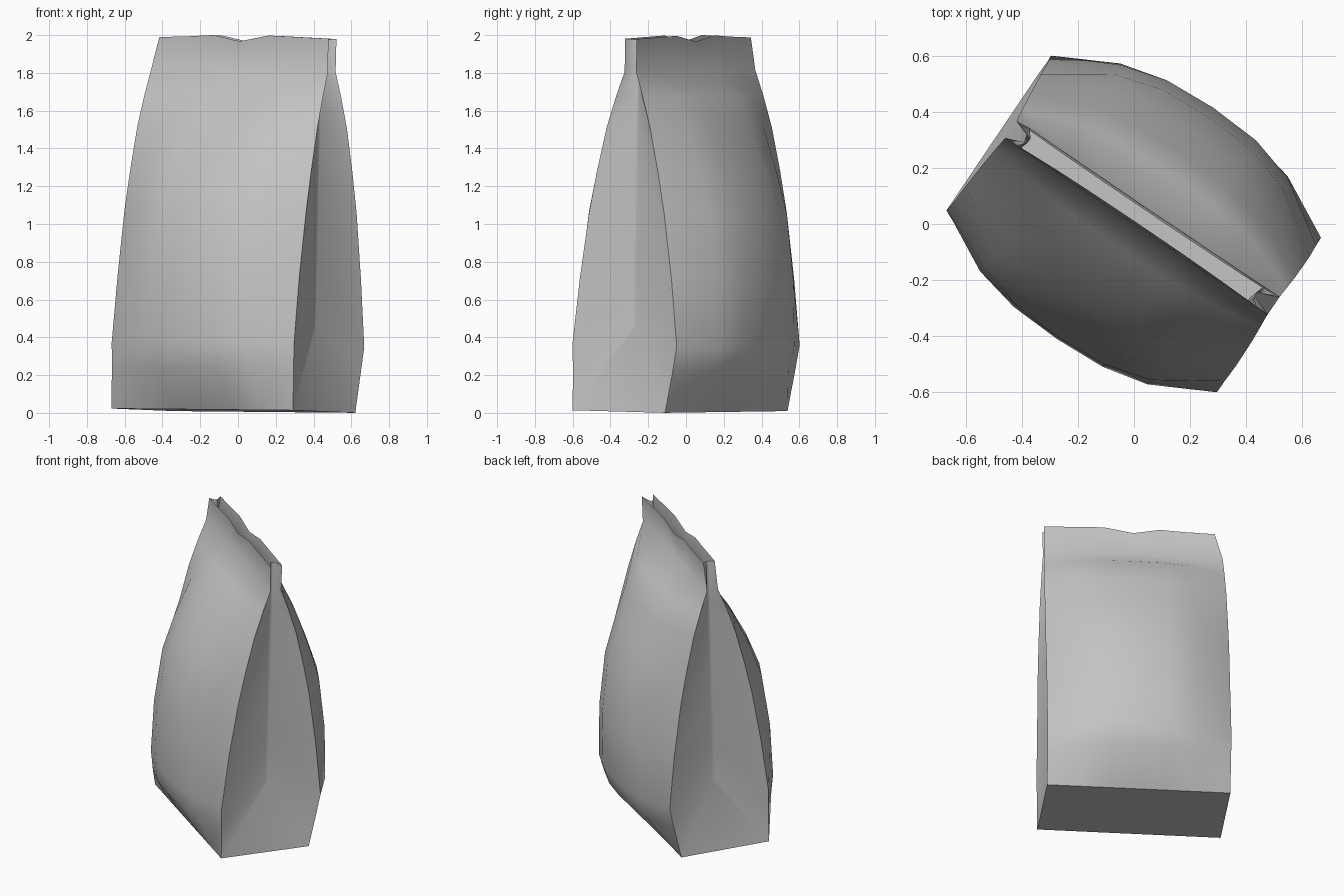
import bpy, bmesh, math
from mathutils import Matrix

cube = bpy.data.objects.get("Cube")
if cube:
    bpy.data.objects.remove(cube, do_unlink=True)

# One plain paper colour
paper = bpy.data.materials.new("grey_paper")
paper.use_nodes = True
paper.diffuse_color = (0.55, 0.55, 0.55, 1)
paper.node_tree.nodes["Principled BSDF"].inputs["Base Color"].default_value = paper.diffuse_color

# Rows up the bag: height, half depth at the seams, depth of the front belly,
# depth of the back belly, half width, depth shift
ROWS = [
    (0.0, 0.295, 0.295, 0.295, 0.58, -0.032),
    (0.22, 0.319, 0.465, 0.465, 0.58, -0.01),
    (0.35, 0.333, 0.495, 0.495, 0.582, 0),
    (0.7, 0.293, 0.495, 0.495, 0.58, 0),
    (1.05, 0.24, 0.45, 0.45, 0.58, 0),
    (1.27, 0.195, 0.365, 0.37, 0.578, 0),
    (1.5, 0.14, 0.245, 0.275, 0.575, 0),
    (1.67, 0.085, 0.13, 0.19, 0.57, 0),
    (1.8, 0.036, 0.024, 0.03, 0.565, 0),
    (1.97, 0.038, 0.04, 0.036, 0.565, 0),
]
COLUMNS = [-1, -0.62, -0.33, 0, 0.33, 0.62, 1]
RIM_WAVE = [0.004, 0.01, 0.018, -0.014, 0.018, 0.012, 0.004]
COLS = len(COLUMNS)
TOP = len(ROWS) - 1
FOLD = 2            # row where the side gussets begin
CREASE = 0.49       # how far out the gusset crease sits
CREASE_HALF = 0.01  # half width of the rounded crease

bm = bmesh.new()


def half_width(row, side):
    """The rim is cut narrower at its right-hand end."""
    return 0.515 if row == TOP and side < 0 else ROWS[row][4]


def make_panel(side):
    """Bulging front (-1) or back (+1) panel; returns its grid of vertices."""
    grid = []
    for r, (z, seam, front_belly, back_belly, _, shift) in enumerate(ROWS):
        belly = front_belly if side < 0 else back_belly
        line = []
        for t, wave in zip(COLUMNS, RIM_WAVE):
            depth = seam + (belly - seam) * (1 - abs(t) ** 2.6)
            lift = wave if r == TOP else 0
            line.append(bm.verts.new((t * half_width(r, t), side * depth + shift, z + lift)))
        grid.append(line)
    for low, high in zip(grid, grid[1:]):
        for c in range(COLS - 1):
            bm.faces.new((low[c], low[c + 1], high[c + 1], high[c]))
    return grid


front, back = make_panel(-1), make_panel(1)


def make_gusset(side):
    """Side wall folded inwards along a narrow rounded crease."""
    col = 0 if side < 0 else -1
    heights = [0.45] + [row[0] for row in ROWS[FOLD + 1:]]
    creases = []
    for panel, y in ((front, -CREASE_HALF), (back, CREASE_HALF)):
        crease = [bm.verts.new((side * CREASE, y, z)) for z in heights]
        creases.append(crease)
        for r in range(TOP):
            a, b = panel[r][col], panel[r + 1][col]
            if r < FOLD:
                bm.faces.new((a, b, crease[0]))
            else:
                bm.faces.new((a, b, crease[r - FOLD + 1], crease[r - FOLD]))
    near, far = creases
    for i in range(len(heights) - 1):
        bm.faces.new((near[i], far[i], far[i + 1], near[i + 1]))
    bm.faces.new((front[0][col], back[0][col], far[0], near[0]))


make_gusset(-1)
make_gusset(1)

# Flat floor
for c in range(COLS - 1):
    bm.faces.new((front[0][c], front[0][c + 1], back[0][c + 1], back[0][c]))
bmesh.ops.recalc_face_normals(bm, faces=bm.faces[:])

# Soft shading everywhere except along the side seams and the floor's edges
for face in bm.faces:
    face.smooth = True
creases = [{panel[r][col] for panel in (front, back) for r in range(TOP + 1)} for col in (0, -1)]
creases += [set(front[0]), set(back[0])]
for edge in bm.edges:
    edge.smooth = not any(line.issuperset(edge.verts) for line in creases)

# Lean back slightly and turn on the spot
bm.transform(Matrix.Rotation(math.radians(-34), 4, "Z")
             @ Matrix.Translation((-0.003, -0.008, 0.011))
             @ Matrix.Rotation(0.008, 4, "Y")
             @ Matrix.Rotation(-0.023, 4, "X"))

mesh = bpy.data.meshes.new("paper_bag")
bm.to_mesh(mesh)
bm.free()
mesh.materials.append(paper)
bag = bpy.data.objects.new("paper_bag", mesh)
bpy.context.collection.objects.link(bag)
